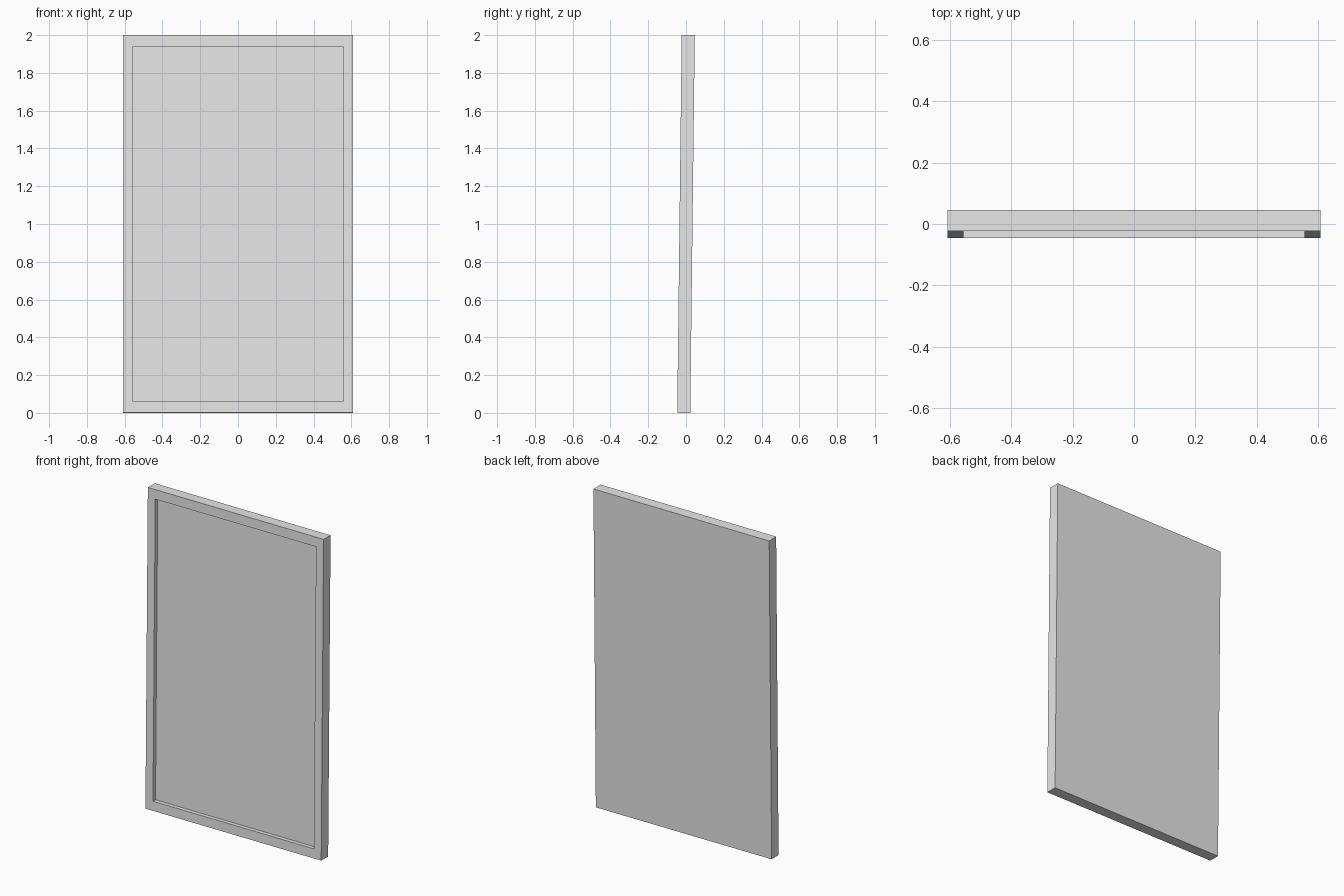
import bpy, bmesh, math
from mathutils import Matrix, Vector

cube = bpy.data.objects.get("Cube")
if cube:
    bpy.data.objects.remove(cube, do_unlink=True)

WIDTH, HEIGHT, DEPTH = 1.216, 2.0, 0.069
BORDER, RECESS = 0.073, 0.025
TILT = math.radians(0.68)

grey = bpy.data.materials.new("light grey")
grey.use_nodes = True
colour = (0.8, 0.8, 0.8, 1)
grey.diffuse_color = colour
grey.node_tree.nodes["Principled BSDF"].inputs["Base Color"].default_value = colour

# Slab with its front face inset and pushed back to leave a raised frame
bm = bmesh.new()
bmesh.ops.create_cube(bm, size=1)
bmesh.ops.scale(bm, vec=(WIDTH, DEPTH, HEIGHT), verts=bm.verts)
bm.normal_update()
front = min(bm.faces, key=lambda f: f.normal.y)
bmesh.ops.inset_region(bm, faces=[front], thickness=BORDER)
panel = bmesh.ops.extrude_discrete_faces(bm, faces=[front])["faces"][0]
bmesh.ops.translate(bm, vec=(0, RECESS, 0), verts=panel.verts)
# Slightly taller side margins at the top and bottom rails
for v in panel.verts[:]:
    for w in [v] + [e.other_vert(v) for e in v.link_edges if e not in panel.edges]:
        w.co.z *= (HEIGHT / 2 - 0.081) / (HEIGHT / 2 - BORDER)

# Lean the frame back and stand it on the floor
bmesh.ops.rotate(bm, cent=(0, 0, 0), matrix=Matrix.Rotation(-TILT, 3, "X"), verts=bm.verts)
low = min(v.co.z for v in bm.verts)
bmesh.ops.translate(bm, vec=Vector((0, 0, -low)), verts=bm.verts)
bmesh.ops.recalc_face_normals(bm, faces=bm.faces)

mesh = bpy.data.meshes.new("leaning_frame")
bm.to_mesh(mesh)
bm.free()
mesh.materials.append(grey)
bpy.context.collection.objects.link(bpy.data.objects.new("leaning_frame", mesh))
